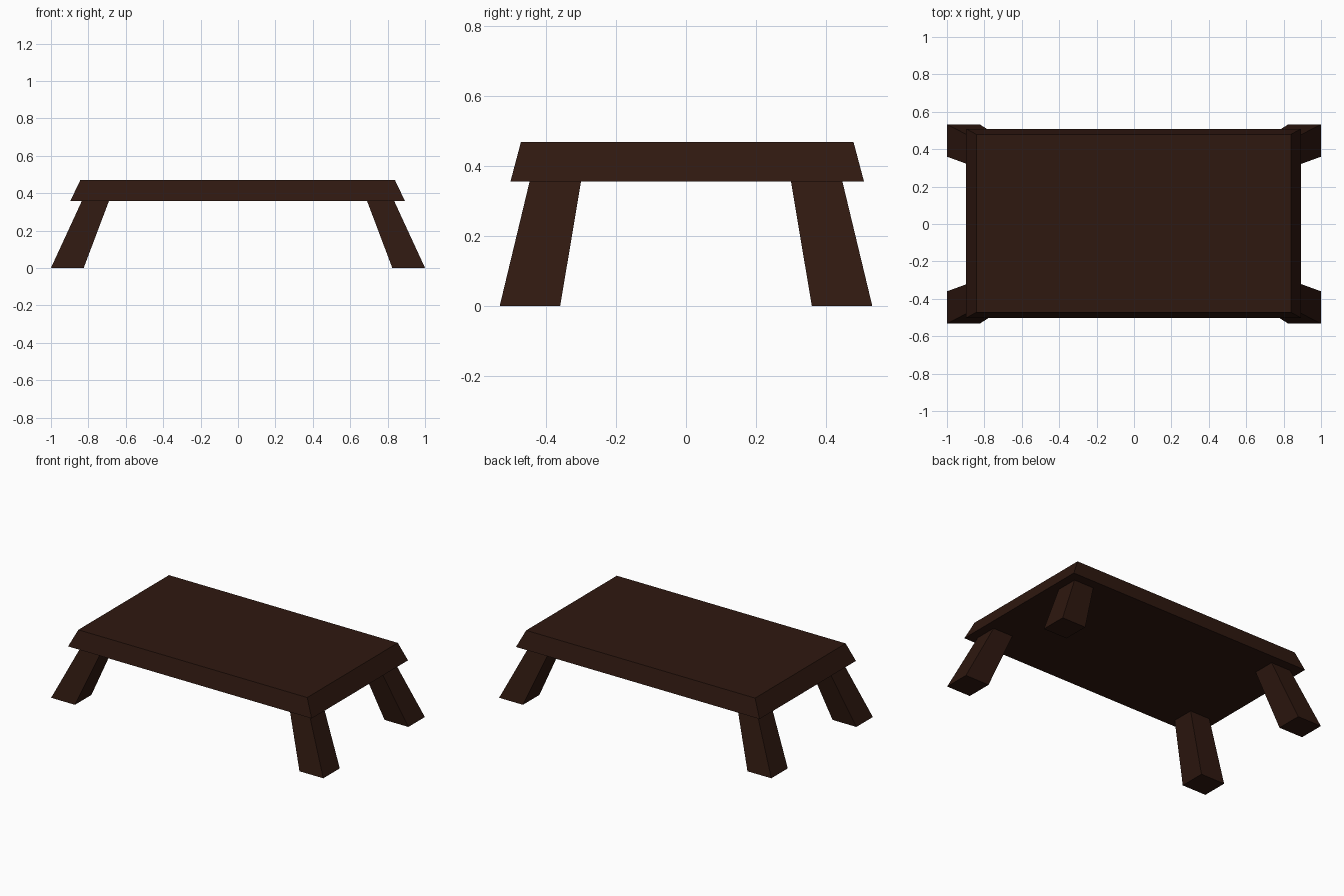
import bpy, bmesh

if "Cube" in bpy.data.objects:
    bpy.data.objects.remove(bpy.data.objects["Cube"])

wood = bpy.data.materials.new("dark_wood")
wood.diffuse_color = (0.028, 0.009, 0.005, 1)
wood.use_nodes = True
wood.node_tree.nodes["Principled BSDF"].inputs["Base Color"].default_value = wood.diffuse_color


def tapered_block(name, low, high):
    """Six-sided block between two rectangles given as (x0, x1, y0, y1, z)."""
    bm = bmesh.new()
    rings = []
    for x0, x1, y0, y1, z in (low, high):
        corners = ((x0, y0), (x1, y0), (x1, y1), (x0, y1))
        rings.append([bm.verts.new((x, y, z)) for x, y in corners])
    a, b = rings
    bm.faces.new(a[::-1])
    bm.faces.new(b)
    for i in range(4):
        j = (i + 1) % 4
        bm.faces.new((a[i], a[j], b[j], b[i]))
    bmesh.ops.recalc_face_normals(bm, faces=bm.faces)
    mesh = bpy.data.meshes.new(name)
    bm.to_mesh(mesh)
    bm.free()
    mesh.materials.append(wood)
    obj = bpy.data.objects.new(name, mesh)
    bpy.context.collection.objects.link(obj)
    return obj


# Table top with sloping edges
tapered_block("table_top",
              (-0.897, 0.893, -0.502, 0.509, 0.357),
              (-0.843, 0.839, -0.472, 0.479, 0.47))

# Four splayed legs, wider at the foot
for sx, side in ((-1, "left"), (1, "right")):
    for sy, end in ((-1, "front"), (1, "back")):
        tapered_block(f"{end}_{side}_leg",
                      (sx * 0.825, sx * 1.0, sy * 0.36, sy * 0.533, 0),
                      (sx * 0.69, sx * 0.835, sy * 0.30, sy * 0.447, 0.358))
